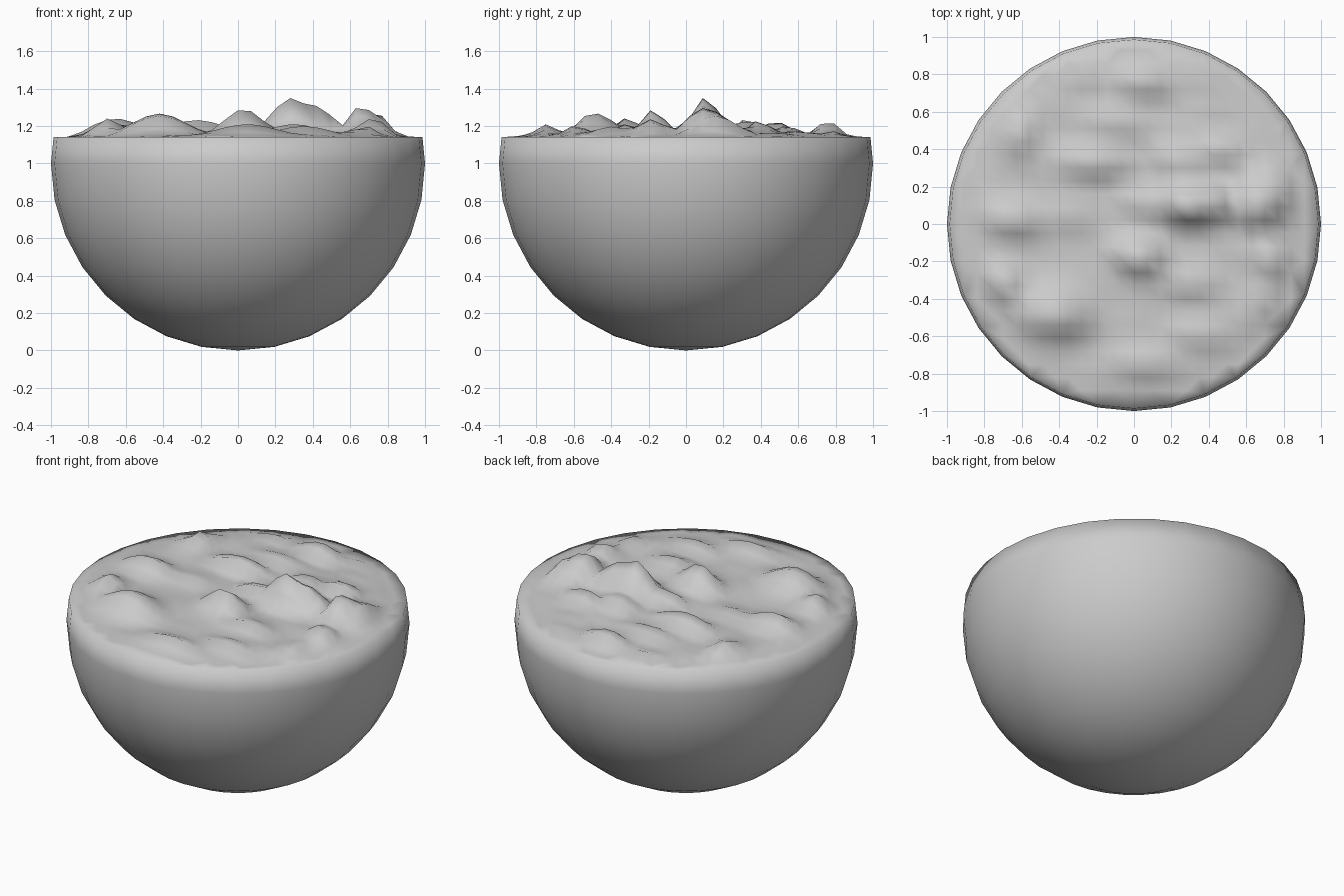
import bpy, bmesh, math
from mathutils import Vector, noise
from mathutils.geometry import delaunay_2d_cdt

if "Cube" in bpy.data.objects:
    bpy.data.objects.remove(bpy.data.objects["Cube"])

SEGS, RIM_Z, STEP = 32, 1.14, 0.07

# Hills: x, y, height, half-width in x, half-width in y
HILLS = [
    (0.29, 0.09, 0.21, 0.14, 0.10), (0.42, 0.10, 0.17, 0.11, 0.09),
    (0.66, 0.09, 0.17, 0.09, 0.15), (0.75, 0.14, 0.12, 0.09, 0.15),
    (0.03, -0.19, 0.15, 0.13, 0.09), (-0.42, -0.50, 0.13, 0.18, 0.13),
    (-0.22, 0.32, 0.10, 0.20, 0.08), (0.25, 0.33, 0.10, 0.14, 0.08),
    (0.45, 0.38, 0.09, 0.15, 0.08), (-0.65, 0.01, 0.10, 0.17, 0.09),
    (-0.70, -0.33, 0.10, 0.10, 0.10), (0.72, -0.20, 0.10, 0.10, 0.10),
    (0.69, -0.45, 0.06, 0.09, 0.18), (0.04, 0.75, 0.09, 0.14, 0.08),
    (-0.35, 0.79, 0.06, 0.18, 0.08), (0.40, 0.79, 0.06, 0.18, 0.08),
    (-0.62, 0.48, 0.08, 0.10, 0.16), (0.30, -0.33, 0.07, 0.17, 0.10),
    (0.05, -0.76, 0.07, 0.20, 0.08), (0.35, -0.60, 0.06, 0.18, 0.09),
    (0.05, 0.10, 0.08, 0.12, 0.08), (-0.35, 0.03, 0.05, 0.16, 0.10),
    (-0.10, 0.53, 0.06, 0.22, 0.09),
]


def terrain(x, y):
    h = 0.018 + 0.02 * noise.noise(Vector((x * 4, y * 5, 3)))
    for hx, hy, top, sx, sy in HILLS:
        s = sy * (0.75 if y < hy else 1.15)      # steeper on the front slope
        h = max(h, top * math.exp(-((x - hx) / sx) ** 2 * 0.8 - ((y - hy) / s) ** 2 * 0.8))
    fade = min(1, max(0, (0.93 - math.hypot(x, y)) / 0.12))
    return max(h, 0) * fade


bm = bmesh.new()

# Round bowl: sphere cut off above its equator
bmesh.ops.create_uvsphere(bm, u_segments=SEGS, v_segments=16, radius=1)
bmesh.ops.translate(bm, verts=bm.verts, vec=(0, 0, 1))
bmesh.ops.bisect_plane(bm, geom=bm.verts[:] + bm.edges[:] + bm.faces[:],
                       plane_co=(0, 0, RIM_Z), plane_no=(0, 0, 1), clear_outer=True)
rim = [v for v in bm.verts if abs(v.co.z - RIM_Z) < 1e-4]

# Hilly top: grid of points joined to the rim
n = int(0.95 / STEP)
pts = [v.co.xy for v in rim]
for i in range(-n, n + 1):
    for j in range(-n, n + 1):
        p = Vector((i * STEP, j * STEP + 0.02))
        if p.length < 0.94:
            pts.append(p)
out, _, tris, orig, _, _ = delaunay_2d_cdt(pts, [], [], 0, 1e-5)
top = [rim[o[0]] if o and o[0] < len(rim)
       else bm.verts.new((p.x, p.y, RIM_Z + terrain(p.x, p.y)))
       for p, o in zip(out, orig)]
for t in tris:
    bm.faces.new([top[k] for k in t])

bmesh.ops.recalc_face_normals(bm, faces=bm.faces)
for f in bm.faces:
    f.smooth = True
mesh = bpy.data.meshes.new("filled_bowl")
bm.to_mesh(mesh)
bm.free()
bpy.context.collection.objects.link(bpy.data.objects.new("filled_bowl", mesh))
